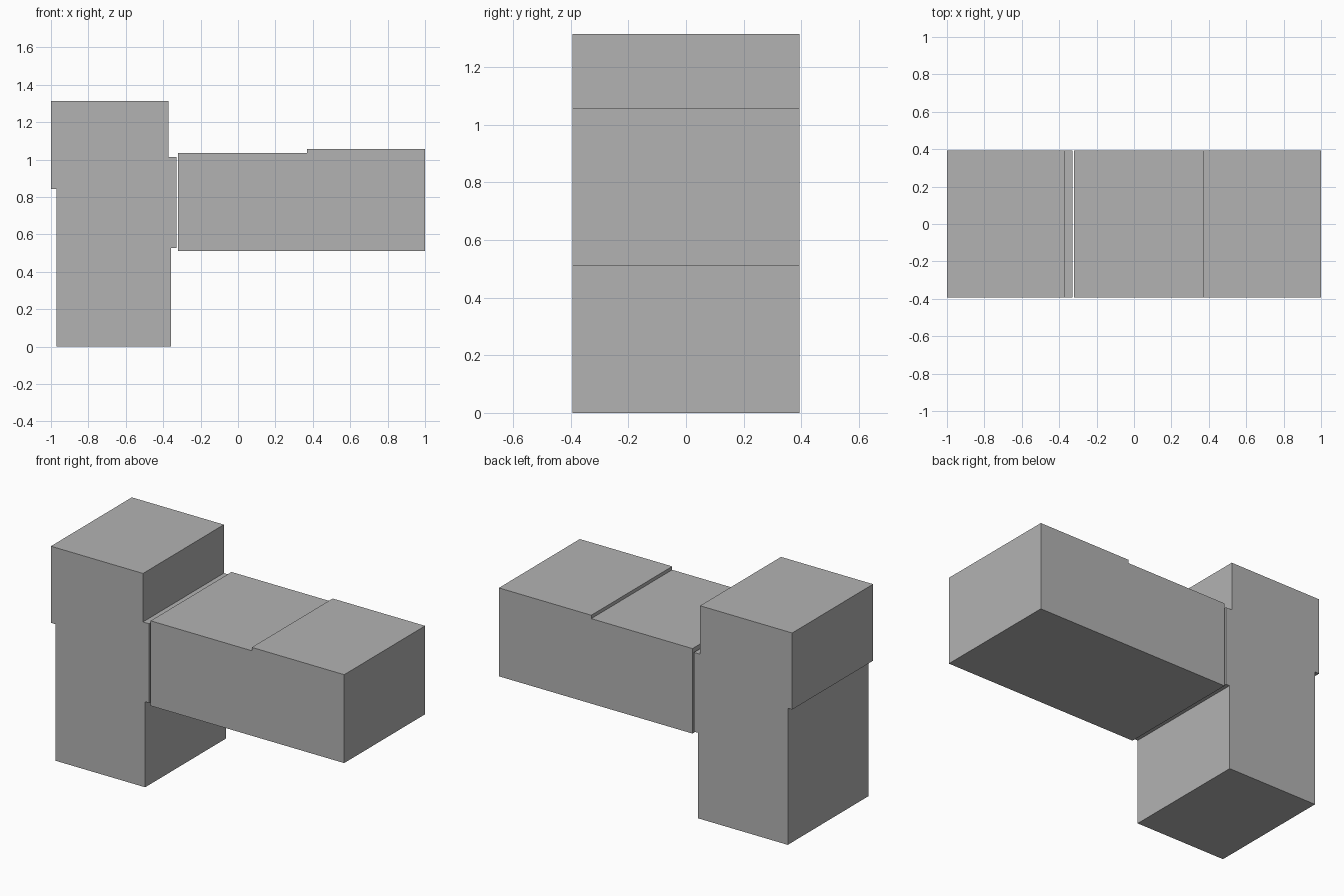
import bpy
import bmesh

cube = bpy.data.objects.get("Cube")
if cube:
    bpy.data.objects.remove(cube, do_unlink=True)

HALF_DEPTH = 0.394

# Single plain grey finish
grey = bpy.data.materials.new("plain_grey")
grey.use_nodes = True
colour = (0.45, 0.45, 0.45, 1)
grey.diffuse_color = colour
grey.node_tree.nodes["Principled BSDF"].inputs["Base Color"].default_value = colour


def extrude_profile(name, profile):
    """Extrude a front outline (x, z) through the full depth."""
    bm = bmesh.new()
    front = bm.faces.new([bm.verts.new((x, -HALF_DEPTH, z)) for x, z in profile])
    result = bmesh.ops.extrude_face_region(bm, geom=[front], use_keep_orig=True)
    back = [v for v in result["geom"] if isinstance(v, bmesh.types.BMVert)]
    bmesh.ops.translate(bm, verts=back, vec=(0, 2 * HALF_DEPTH, 0))
    bmesh.ops.recalc_face_normals(bm, faces=bm.faces)
    mesh = bpy.data.meshes.new(name)
    bm.to_mesh(mesh)
    bm.free()
    mesh.materials.append(grey)
    obj = bpy.data.objects.new(name, mesh)
    bpy.context.collection.objects.link(obj)
    return obj


# Upright block: overhanging top and a shallow pad facing the beam
extrude_profile("upright_block", [
    (-0.97, 0), (-0.357, 0), (-0.357, 0.527), (-0.33, 0.527),
    (-0.33, 1.015), (-0.372, 1.015), (-0.372, 1.314),
    (-1, 1.314), (-1, 0.842), (-0.97, 0.842)])

# Side beam: small step up towards its outer end
extrude_profile("side_beam", [
    (-0.32, 0.512), (1, 0.512), (1, 1.057),
    (0.37, 1.057), (0.37, 1.036), (-0.32, 1.036)])
